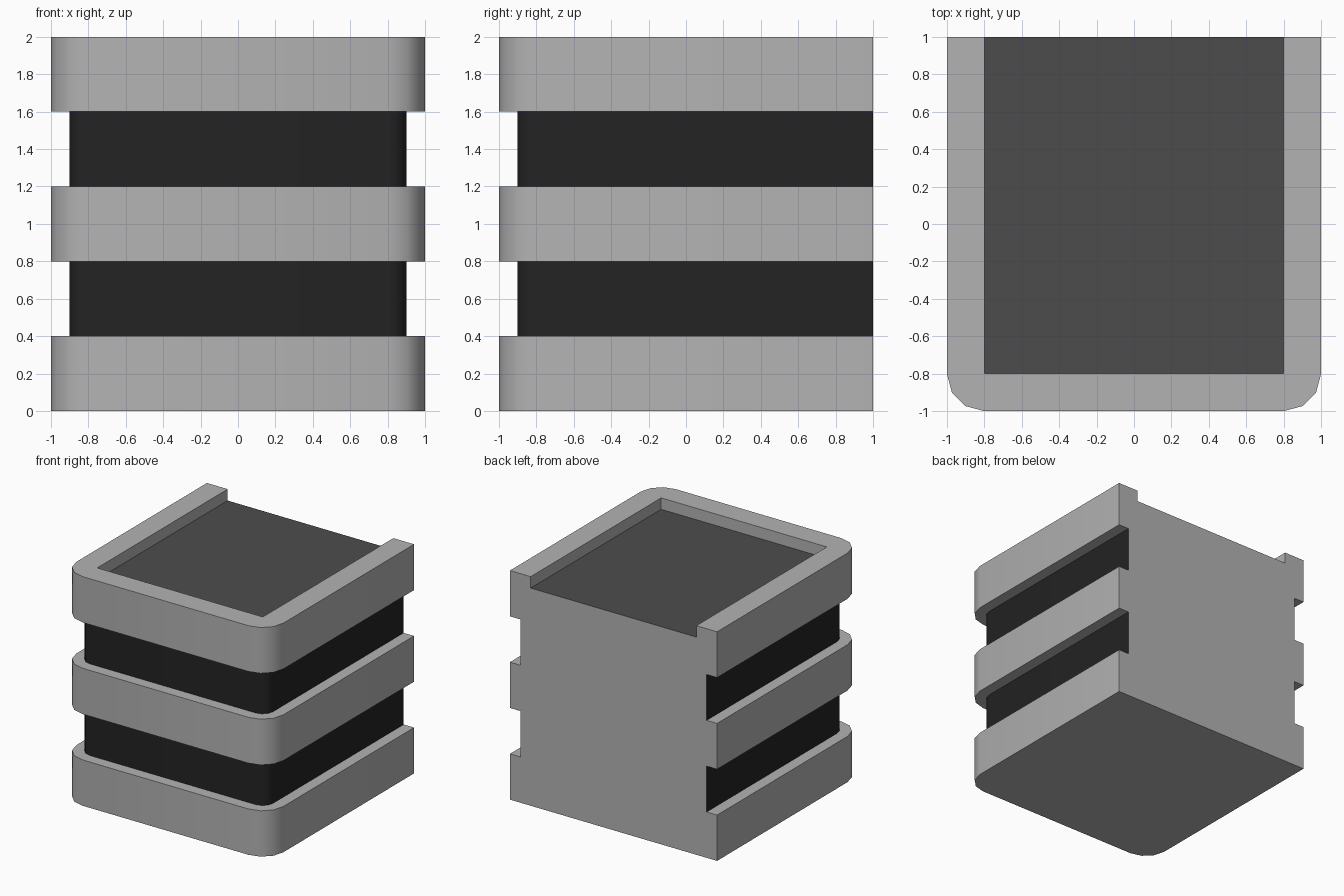
import bpy, bmesh, math

if "Cube" in bpy.data.objects:
    bpy.data.objects.remove(bpy.data.objects["Cube"])


def material(name, v):
    m = bpy.data.materials.new(name)
    m.diffuse_color = (v, v, v, 1)
    m.use_nodes = True
    m.node_tree.nodes["Principled BSDF"].inputs["Base Color"].default_value = m.diffuse_color
    return m


GREY, BLACK, FLOOR = 0, 1, 2
mats = [material("light grey", 0.45), material("near black", 0.017),
        material("dark grey", 0.073)]


def profile(inset, z):
    """Open U outline: square at the back, rounded at the front corners."""
    r = 0.2 - inset
    right = [(1 - inset, 1, z)]
    for i in range(4):
        a = math.radians(30 * i)
        right.append((0.8 + r * math.cos(a), -0.8 - r * math.sin(a), z))
    return right + [(-x, y, h) for x, y, h in reversed(right)]


# levels: inset, height, colour of the strip leading to the next level
levels = []
for k in range(3):
    levels += [(0, 0.8 * k, GREY), (0, 0.8 * k + 0.4, GREY)]
    if k < 2:
        levels += [(0.1, 0.8 * k + 0.4, BLACK), (0.1, 0.8 * k + 0.8, GREY)]
levels += [(0.2, 2.0, GREY), (0.2, 1.9, GREY)]

bm = bmesh.new()
rings = [[bm.verts.new(p) for p in profile(i, z)] for i, z, _ in levels]

# front and side walls, ledges, rim and recess walls
for (_, _, mat), low, high in zip(levels, rings, rings[1:]):
    for j in range(len(low) - 1):
        f = bm.faces.new((low[j], low[j + 1], high[j + 1], high[j]))
        f.material_index = mat

# underside, recess floor and flat back
bm.faces.new(rings[0])
bm.faces.new(rings[-1]).material_index = FLOOR
bm.faces.new([r[0] for r in rings] + [r[-1] for r in reversed(rings)])

bmesh.ops.remove_doubles(bm, verts=bm.verts, dist=0.0001)
bmesh.ops.recalc_face_normals(bm, faces=bm.faces)

mesh = bpy.data.meshes.new("banded_block")
bm.to_mesh(mesh)
bm.free()
for m in mats:
    mesh.materials.append(m)
block = bpy.data.objects.new("banded_block", mesh)
bpy.context.collection.objects.link(block)
bpy.context.view_layer.objects.active = block
block.select_set(True)
bpy.ops.object.shade_smooth_by_angle(angle=math.radians(40))
